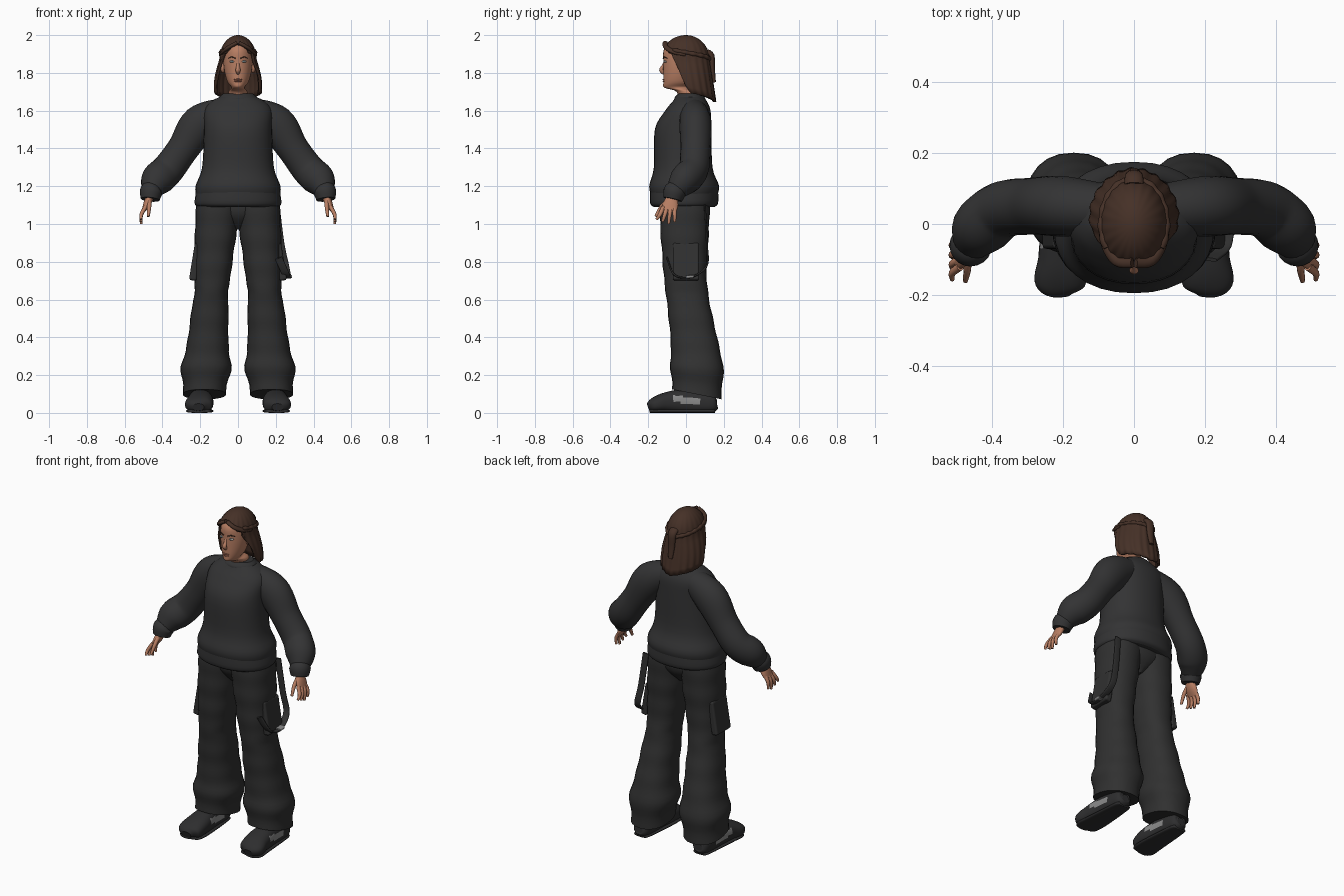
import bpy, bmesh, math
from mathutils import Vector, Matrix

old = bpy.data.objects.get("Cube")
if old:
    bpy.data.objects.remove(old, do_unlink=True)


def material(name, *colour):
    m = bpy.data.materials.new(name)
    m.use_nodes = True
    m.diffuse_color = (*colour, 1)
    bsdf = m.node_tree.nodes["Principled BSDF"]
    bsdf.inputs["Base Color"].default_value = (*colour, 1)
    bsdf.inputs["Roughness"].default_value = .8
    return m


sweater = material("charcoal knit", .033, .033, .034)
cloth = material("dark trouser cloth", .03, .03, .03)
leather = material("black shoe", .027, .027, .028)
panel = material("grey shoe panel", .25, .25, .25)
skin = material("warm skin", .48, .21, .125)
lip = material("rose lips", .38, .14, .09)
brown = material("brown hair", .06, .03, .02)
white = material("eye white", .55, .53, .5)
iris = material("blue grey iris", .12, .2, .23)

ACROSS, DEPTH, UP = Vector((1, 0, 0)), Vector((0, 1, 0)), Vector((0, 0, 1))


def finish(name, bm, *mats, rule=None):
    """Turn a bmesh into a smooth object, colouring faces by an optional rule."""
    bmesh.ops.recalc_face_normals(bm, faces=bm.faces[:])
    for face in bm.faces:
        face.smooth = True
        if rule:
            face.material_index = rule(face.calc_center_median())
    mesh = bpy.data.meshes.new(name)
    bm.to_mesh(mesh)
    bm.free()
    for mat in mats:
        mesh.materials.append(mat)
    ob = bpy.data.objects.new(name, mesh)
    bpy.context.collection.objects.link(ob)
    return ob


def spline(rings, steps):
    """Fill in rings along a smooth curve through the given ones."""
    keys = [Vector(r) for r in rings]
    keys = [keys[0]] + keys + [keys[-1]]
    out = []
    for a, b, c, d in zip(keys, keys[1:], keys[2:], keys[3:]):
        for s in range(steps):
            t = s / steps
            bend = (a * 2 - b * 5 + c * 4 - d) * t * t + (b * 3 - a - c * 3 + d) * t ** 3
            out.append(b + ((c - a) * t + bend) / 2)
    return out + [keys[-1]]


def ellipse(k, n, power):
    """Point k of n on a unit oval; a higher power is squarer."""
    angle = math.tau * k / n
    return [math.copysign(abs(w) ** (2 / power), w) for w in (math.cos(angle), math.sin(angle))]


def loft(name, rings, *mats, side=1, n=20, power=2, upright=False, ref=DEPTH,
         steps=4, warp=None, rule=None):
    """Skin oval rings (x, y, z, thickness, width); width runs along ref."""
    bm = bmesh.new()
    rings = spline(rings, steps)
    pts = [Vector(r[:3]) for r in rings]
    loops = []
    for i, (p, r) in enumerate(zip(pts, rings)):
        along = UP if upright else (pts[min(i + 1, len(pts) - 1)] - pts[max(i - 1, 0)]).normalized()
        wide = (ref - along * ref.dot(along)).normalized()
        thick = along.cross(wide)
        loop = []
        for k in range(n):
            c, s = ellipse(k, n, power)
            q = p + thick * c * r[3] + wide * s * r[4]
            if warp:
                warp(q)
            q.x *= side
            loop.append(bm.verts.new(q))
        loops.append(loop)
    for a, b in zip(loops, loops[1:]):
        for k in range(n):
            bm.faces.new((a[k], a[k - 1], b[k - 1], b[k]))
    for end in (loops[0], loops[-1]):
        for edge in bm.faces.new(end).edges:
            edge.smooth = False
    return finish(name, bm, *mats, rule=rule)


def tube(name, path, thick, wide, mat, taper=0.0, **options):
    """A loft of constant section that may narrow towards its end."""
    last = len(path) - 1
    rings = []
    for i, p in enumerate(path):
        scale = 1 - taper * (i / last) ** 2
        rings.append((*p, thick * scale, wide * scale))
    return loft(name, rings, mat, **options)


def ball(name, centre, size, mat):
    bm = bmesh.new()
    bmesh.ops.create_uvsphere(bm, u_segments=16, v_segments=10, radius=1)
    bm.transform(Matrix.Translation(centre) @ Matrix.Diagonal((*size, 1)))
    return finish(name, bm, mat)


# Sweater body, ribbed hem and collar
loft("sweater_body", [
    (0, -.01, 1.14, .22, .17), (0, -.01, 1.2, .225, .185), (0, -.015, 1.3, .19, .155),
    (0, -.015, 1.5, .18, .15), (0, .01, 1.6, .18, .12), (0, .02, 1.65, .14, .09),
    (0, .02, 1.68, .08, .07)], sweater, n=32, power=2.2, upright=True)
loft("sweater_hem", [(0, -.01, 1.09, .21, .16), (0, -.01, 1.11, .23, .18),
                     (0, -.01, 1.18, .22, .18)], sweater, n=32, power=2.2, upright=True)
loft("collar", [(0, .02, 1.65, .09, .08), (0, .02, 1.67, .1, .08),
                (0, .02, 1.69, .08, .06)], sweater, n=24, upright=True)

# Trouser seat bridging the two legs
loft("trouser_seat", [(0, 0, 1.14, .2, .12), (0, 0, 1.05, .15, .12), (0, 0, .97, .01, .06)],
     cloth, power=2.2, upright=True)


def leg_ring(t):
    """Trouser section t below the waist: it moves out and back, pinched at the knee."""
    drift = min(max((t - .3) / .6, 0), 1)
    swell = .01 * math.cos(7 * t) + .002 * math.sin(45 * t)
    knee = -.01 * math.exp(-((t - .46) * 30) ** 2)
    flare = .02 * math.exp(-((t - .86) * 16) ** 2)
    back = .065 * drift * drift * (3 - 2 * drift)
    return (.105 + .073 * t ** .9, back - .007, 1.1 - t,
            .105 + swell + knee + flare, .122 + swell + flare / 2)


def hem_tilt(q):
    q.z -= (q.y - .05) * max(0, .3 - q.z)


def on_floor(q):
    q.z = max(q.z, 0)


def shoe_panel(c):
    return int(abs(c.y) < .07 and abs(c.z - .068 + c.y / 8) < .018)


for side, label in ((1, "left"), (-1, "right")):
    # Sleeve, gathered above a narrow cuff
    loft(label + "_sleeve", [
        (.07, .04, 1.6, .07, .07), (.2, .05, 1.53, .1, .085), (.29, .05, 1.4, .084, .08),
        (.37, .04, 1.29, .086, .08), (.43, -.01, 1.23, .086, .08), (.46, -.06, 1.17, .05, .05)],
        sweater, side=side, steps=6)
    loft(label + "_cuff", [(.45, -.05, 1.19, .05, .05), (.46, -.06, 1.17, .06, .06),
                           (.465, -.07, 1.13, .05, .05)], sweater, side=side)

    # Hand with four spread fingers and a thumb
    loft(label + "_palm", [(.46, -.07, 1.16, .02, .02), (.48, -.08, 1.11, .02, .04),
                           (.5, -.09, 1.07, .01, .04)], skin, side=side)
    for i in range(4):
        y, tip = -.06 - .02 * i, 1 + .012 * abs(i - 1)
        tube(f"{label}_finger_{i + 1}",
             [(.49, y, 1.09), (.512, y - .006 * i, 1.05), (.512, y - .012 * i, tip)],
             .011, .012, skin, taper=.4, side=side, n=10)
    tube(label + "_thumb", [(.47, -.09, 1.13), (.47, -.13, 1.09), (.475, -.16, 1.04)],
         .012, .013, skin, taper=.4, side=side, n=10)

    # Flared, creased trouser leg with a sloping hem
    loft(label + "_trouser_leg", [leg_ring(i / 40) for i in range(41)], cloth, side=side,
         n=24, power=2.3, upright=True, steps=1, warp=hem_tilt)

    # Flat cargo pocket standing away from the thigh at its lower edge
    bm = bmesh.new()
    bmesh.ops.create_cube(bm, size=1)
    bm.transform(Matrix.Translation((.224 * side, 0, .8))
                 @ Matrix.Rotation(-.16 * side, 4, 'Y') @ Matrix.Diagonal((.04, .14, .2, 1)))
    bevel = finish(label + "_pocket", bm, cloth).modifiers.new("Bevel", 'BEVEL')
    bevel.width, bevel.segments, bevel.harden_normals = .012, 3, True

    # Shoe with grey side panels, and its sole
    loft(label + "_shoe", [
        (.2, .165, .05, .02, .02), (.2, .14, .05, .05, .05), (.2, 0, .06, .065, .06),
        (.2, -.1, .055, .055, .07), (.21, -.17, .04, .04, .07), (.21, -.2, .03, .02, .03)],
        leather, panel, side=side, n=44, power=2.4, ref=ACROSS, steps=8,
        warp=on_floor, rule=shoe_panel)
    loft(label + "_sole", [
        (.2, .15, .01, .01, .03), (.2, .13, .01, .01, .05), (.2, -.1, .01, .01, .07),
        (.21, -.17, .01, .01, .065), (.21, -.19, .01, .01, .03)],
        leather, side=side, power=3, ref=ACROSS)

    # Eye, brow and ear
    ball(label + "_eye", (.031 * side, -.108, 1.86), (.015, .01, .006), white)
    ball(label + "_iris", (.031 * side, -.112, 1.86), (.006, .008, .006), iris)
    tube(label + "_brow", [(.014, -.12, 1.877), (.034, -.114, 1.884), (.052, -.1, 1.877)],
         .003, .004, brown, taper=.4, side=side, n=8)
    ball(label + "_ear", (.08 * side, -.01, 1.83), (.014, .02, .03), skin)

    # Lock swept back from the parting and the braid round the crown
    tube(label + "_swept_lock", [(.005, -.11, 1.96), (.05, -.105, 1.935), (.08, -.06, 1.91),
                                 (.09, 0, 1.9)], .01, .014, brown, side=side, n=12)
    arc = []
    for i in range(13):
        angle = 1 + (math.pi - 1) * i / 12
        bump = .01 + .003 * (i % 2)
        arc.append((.09 * math.sin(angle), -.125 * math.cos(angle), 1.92 - .004 * i, bump, bump))
    loft(label + "_braid", arc, brown, side=side, n=10, ref=UP)

# Head and neck
loft("head", [
    (0, .02, 1.64, .05, .06), (0, .01, 1.7, .05, .06), (0, -.05, 1.722, .035, .065),
    (0, -.04, 1.75, .055, .08), (0, -.03, 1.8, .07, .09), (0, -.02, 1.86, .077, .1),
    (0, -.01, 1.92, .073, .108), (0, 0, 1.96, .055, .085), (0, 0, 1.98, .02, .04)],
    skin, n=32, upright=True)
loft("nose", [(0, -.112, 1.865, .004, .006), (0, -.121, 1.84, .006, .008),
              (0, -.131, 1.815, .011, .013), (0, -.115, 1.798, .01, .008)], skin, ref=ACROSS)
for part, z in (("upper_lip", 1.765), ("lower_lip", 1.756)):
    ball(part, (0, -.115, z), (.021, .009, .005), lip)


def hair_point(angle, z, swing):
    """Hair surface: a dome down to the temples, swelling out and back below them."""
    u = min((2 - z) / .13, 1)
    dome = math.sqrt(1 - (1 - u) ** 2)
    low = max(0, 1.87 - z)
    front, back = .2 * low - .133 * dome, .125 * dome + .15 * low
    return Vector(((.098 * dome + .028 * math.sin(11 * low)) * swing * math.sin(angle),
                   (front + back) / 2 - (back - front) / 2 * swing * math.cos(angle), z))


def hair_end(angle):
    """Hemline height: above the brow in front, on the shoulders behind."""
    fall = min(max((angle - .9) / .7, 0), 1)
    front = 1.95 - .045 * min(angle / .8, 1) ** 2
    back = 1.69 - .03 * max(angle - 1.7, 0)
    return front + (back - front) * fall * fall * (3 - 2 * fall)


# Hair sheet from the crown to a hemline that opens around the face
bm = bmesh.new()
cols, rows, grid = 96, 20, []
for k in range(cols):
    angle = math.tau * k / cols
    end = hair_end(min(angle, math.tau - angle))
    grid.append([bm.verts.new(hair_point(angle, 2 - (2 - end) * (j / rows) ** 2,
                                         1 + .022 * j / rows * math.sin(20 * angle)))
                 for j in range(1, rows + 1)])
for a, b in zip(grid, grid[1:] + grid[:1]):
    for j in range(rows - 1):
        bm.faces.new((a[j], b[j], b[j + 1], a[j + 1]))
bm.faces.new([column[0] for column in grid])
shell = finish("hair", bm, brown).modifiers.new("Thickness", 'SOLIDIFY')
shell.thickness, shell.offset = .014, -1

# Tied tail at the back of the head
tube("hair_tail", [(0, .11, 1.91), (0, .135, 1.89), (0, .14, 1.82), (0, .15, 1.75)],
     .017, .027, brown, taper=.5, ref=ACROSS)

# Hanging strap looped from the left hip, with a small buckle
tube("hip_strap", [(.2, .1, 1.1), (.225, .11, .9), (.25, .11, .78), (.262, .03, .72),
                   (.255, -.06, .73), (.215, -.1, .82)],
     .005, .02, cloth, n=12, power=4, ref=ACROSS, steps=6)
tube("strap_buckle", [(.264, .04, .722), (.264, 0, .72)], .008, .023, panel,
     n=12, power=4, ref=ACROSS)
